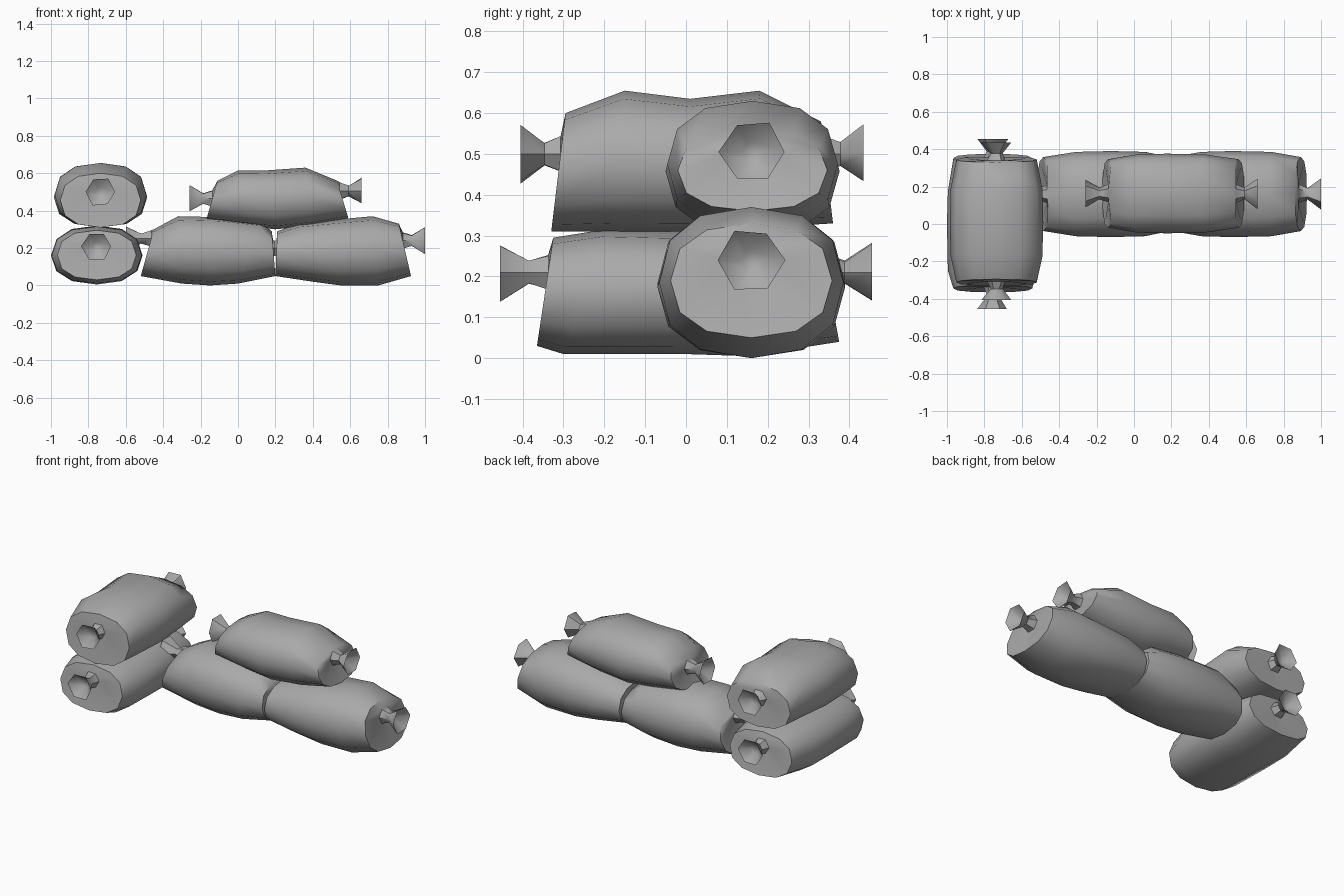
import bpy
import bmesh
import math
import random

random.seed(4)
cube = bpy.data.objects.get("Cube")
if cube:
    bpy.data.objects.remove(cube, do_unlink=True)

# One plain grey cloth
cloth = bpy.data.materials.new("grey_cloth")
cloth.use_nodes = True
colour = (0.4, 0.4, 0.4, 1)
cloth.diffuse_color = colour
cloth.node_tree.nodes["Principled BSDF"].inputs["Base Color"].default_value = colour

BODY_SIDES = 12
TIE_SIDES = 6
SQUARENESS = 2 / 2.35
WIDTHS = (0.86, 0.98, 1, 0.98, 0.86)


def rounded(value):
    """Push a sine or cosine outward for a squarer oval."""
    return math.copysign(abs(value) ** SQUARENESS, value)


def bridge(bm, first, second):
    """Join two closed rings with the same number of points."""
    count = len(first)
    for i in range(count):
        j = (i + 1) % count
        bm.faces.new((first[i], first[j], second[j], second[i]))


def make_bag(name, along_y, centre, half_width, top, bottom, ties):
    """Loft a bag between a top and a bottom outline, with a tied tuft per end."""
    bm = bmesh.new()

    def point(along, across, z):
        return bm.verts.new((across, along, z) if along_y else (along, across, z))

    # Body rings lean so that the underside sticks out beyond the top
    rings = []
    for (top_u, top_z), (low_u, low_z), width in zip(top, bottom, WIDTHS):
        ring = []
        for i in range(BODY_SIDES):
            angle = math.tau * i / BODY_SIDES
            rise = (rounded(math.sin(angle)) + 1) / 2
            ring.append(point(low_u + (top_u - low_u) * rise,
                              centre + half_width * width * rounded(math.cos(angle)),
                              low_z + (top_z - low_z) * rise))
        rings.append(ring)
    for first, second in zip(rings, rings[1:]):
        bridge(bm, first, second)

    # End caps, gathered into a flared hollow tuft
    for end, (tip, tie_z) in zip((0, -1), ties):
        (top_u, top_z), (low_u, low_z) = top[end], bottom[end]
        rise = (tie_z - low_z) / (top_z - low_z)
        base = low_u + (top_u - low_u) * rise
        tuft = []
        for step, radius in ((0, 0.05), (0.4, 0.032), (1, 0.08), (0.55, 0.025)):
            ring = []
            for i in range(TIE_SIDES):
                angle = math.tau * i / TIE_SIDES
                flare = radius * random.uniform(0.92, 1.06)
                ring.append(point(base + (tip - base) * step,
                                  centre + flare * math.cos(angle),
                                  tie_z + flare * math.sin(angle)))
            tuft.append(ring)
        for first, second in zip(tuft, tuft[1:]):
            bridge(bm, first, second)
        bm.faces.new(tuft[-1])
        # Two body sides meet each tuft side
        edge, neck = rings[end], tuft[0]
        for i in range(TIE_SIDES):
            a, b, c = (edge[(2 * i + k) % BODY_SIDES] for k in range(3))
            n, m = neck[i], neck[(i + 1) % TIE_SIDES]
            bm.faces.new((a, b, n))
            bm.faces.new((b, m, n))
            bm.faces.new((b, c, m))

    bmesh.ops.recalc_face_normals(bm, faces=bm.faces)
    mesh = bpy.data.meshes.new(name)
    bm.to_mesh(mesh)
    bm.free()
    mesh.materials.append(cloth)
    bag = bpy.data.objects.new(name, mesh)
    bpy.context.collection.objects.link(bag)
    bpy.ops.object.select_all(action="DESELECT")
    bag.select_set(True)
    bpy.context.view_layer.objects.active = bag
    bpy.ops.object.shade_smooth_by_angle(angle=math.radians(50))


# Stacked pair running front to back
make_bag("lower_end_bag", True, -0.755, 0.245,
         ((-0.325, 0.295), (-0.2, 0.315), (0, 0.31), (0.2, 0.32), (0.33, 0.29)),
         ((-0.365, 0.03), (-0.3, 0.01), (0, 0.01), (0.15, 0.005), (0.375, 0.04)),
         ((-0.455, 0.21), (0.455, 0.21)))
make_bag("upper_end_bag", True, -0.735, 0.25,
         ((-0.295, 0.6), (-0.15, 0.655), (0.01, 0.635), (0.18, 0.655), (0.33, 0.58)),
         ((-0.33, 0.31), (-0.2, 0.31), (0, 0.31), (0.2, 0.32), (0.36, 0.33)),
         ((-0.405, 0.5), (0.435, 0.5)))

# Long row with a third bag across the joint
make_bag("row_right_bag", False, 0.16, 0.23,
         ((-0.45, 0.3), (-0.32, 0.37), (-0.1, 0.365), (0.12, 0.34), (0.18, 0.29)),
         ((-0.52, 0.05), (-0.3, 0.01), (-0.15, 0), (0, 0.01), (0.2, 0.05)),
         ((-0.6, 0.25), (0.27, 0.2)))
make_bag("row_left_bag", False, 0.16, 0.23,
         ((0.21, 0.29), (0.32, 0.33), (0.5, 0.35), (0.72, 0.37), (0.86, 0.33)),
         ((0.2, 0.05), (0.4, 0.02), (0.55, 0), (0.75, 0), (0.925, 0.05)),
         ((0.13, 0.2), (1, 0.24)))
make_bag("row_top_bag", False, 0.163, 0.213,
         ((-0.11, 0.56), (0, 0.615), (0.15, 0.615), (0.36, 0.63), (0.53, 0.56)),
         ((-0.17, 0.35), (0.03, 0.32), (0.2, 0.3), (0.4, 0.32), (0.59, 0.36)),
         ((-0.26, 0.465), (0.66, 0.505)))
